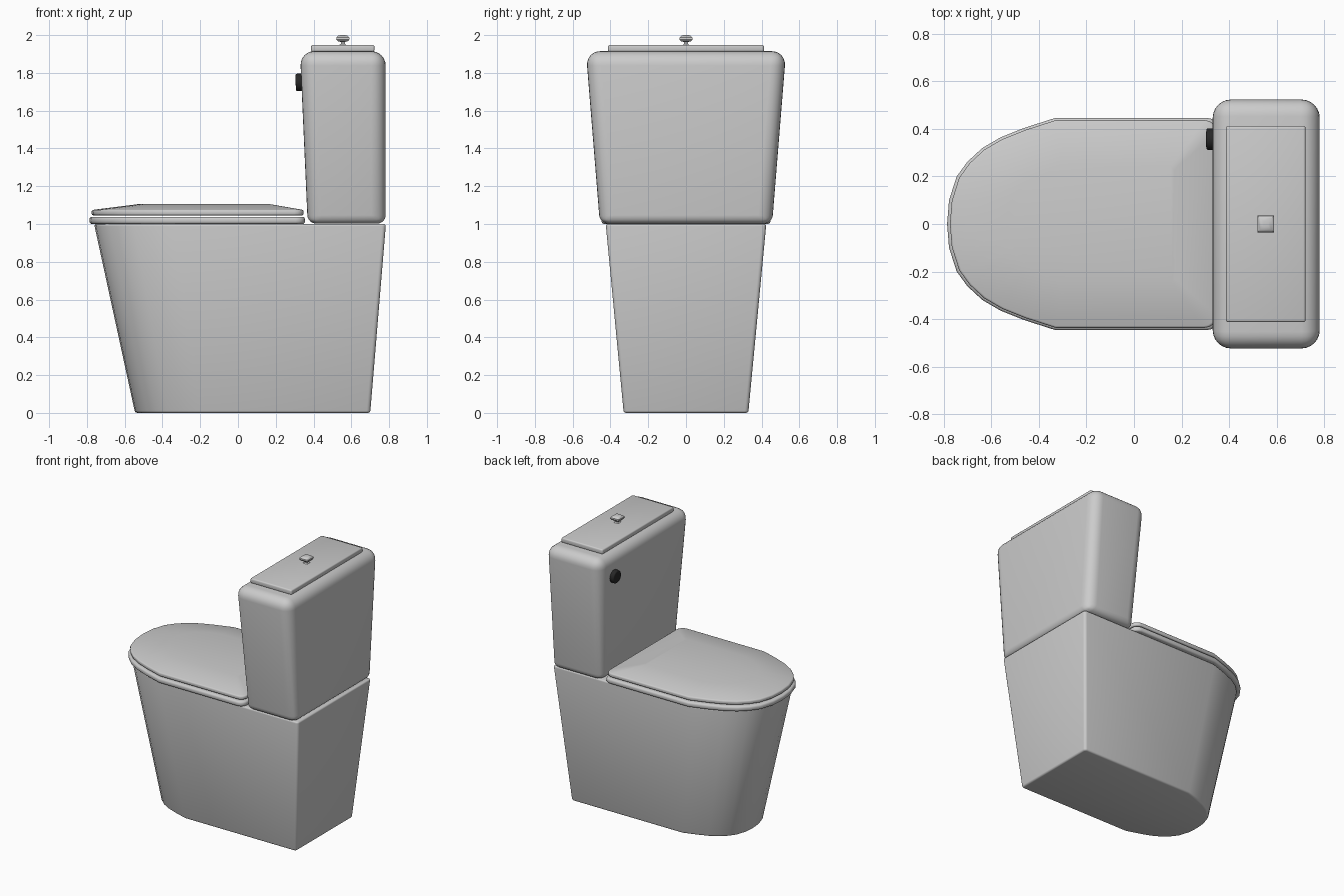
import bpy, bmesh
from math import pi, radians, sin, cos

if "Cube" in bpy.data.objects:
    bpy.data.objects.remove(bpy.data.objects["Cube"])

# half of the rounded front: (distance back from the tip, half width), both 0..1
FRONT = [(0, 0), (.018, .224), (.088, .447), (.187, .586), (.325, .716),
         (.495, .817), (.714, .906), (1, 1)]


def d_outline(tip, join, back, half, r):
    """D-shaped outline: rounded front at -x, straight sides, small back corners."""
    side = [(tip + u * (join - tip), v * half) for u, v in FRONT]
    for i in range(5):
        a = pi / 2 * (1 - i / 4)
        side.append((back - r + r * cos(a), half - r + r * sin(a)))
    return side + [(x, -y) for x, y in reversed(side[1:])]


def rect(x0, x1, half):
    return [(x0, -half), (x1, -half), (x1, half), (x0, half)]


def finish(ob, bevel=0, segments=3, limit='ANGLE'):
    if bevel:
        m = ob.modifiers.new("bevel", 'BEVEL')
        m.width, m.segments, m.limit_method = bevel, segments, limit
        m.angle_limit = radians(35)
    bpy.ops.object.select_all(action='DESELECT')
    ob.select_set(True)
    bpy.context.view_layer.objects.active = ob
    if bevel:
        bpy.ops.object.modifier_apply(modifier="bevel")
    bpy.ops.object.shade_smooth_by_angle(angle=radians(35))


def loft(name, rings):
    """Solid through a stack of (outline, z) rings."""
    bm = bmesh.new()
    loops = [[bm.verts.new((x, y, z)) for x, y in pts] for pts, z in rings]
    n = len(loops[0])
    for a, b in zip(loops, loops[1:]):
        for i in range(n):
            j = (i + 1) % n
            bm.faces.new((a[i], a[j], b[j], b[i]))
    bm.faces.new(loops[0])
    bm.faces.new(loops[-1])
    bmesh.ops.recalc_face_normals(bm, faces=bm.faces)
    mesh = bpy.data.meshes.new(name)
    bm.to_mesh(mesh)
    bm.free()
    ob = bpy.data.objects.new(name, mesh)
    bpy.context.collection.objects.link(ob)
    return ob


# pedestal
finish(loft("pedestal", [(d_outline(-.545, -.20, .70, .33, .02), 0),
                         (d_outline(-.762, -.34, .783, .425, .02), 1.0)]), .012)

# seat
seat = d_outline(-.787, -.33, .355, .447, .05)
finish(loft("seat", [(seat, 1.0), (seat, 1.038)]), .014)

# seat cover, rising to a flat centre panel
rim = d_outline(-.775, -.33, .348, .437, .05)
finish(loft("seat_cover", [(rim, 1.046), (rim, 1.074),
                           (d_outline(-.53, -.30, .17, .243, .015), 1.105)]), .009)

# cistern, flaring upward with larger rounding at the top
tank = loft("cistern", [(rect(.369, .782, .456), 1.002), (rect(.328, .782, .53), 1.915)])
weights = tank.data.attributes.new("bevel_weight_edge", 'FLOAT', 'EDGE')
for e in tank.data.edges:
    low = all(tank.data.vertices[v].co.z < 1.1 for v in e.vertices)
    weights.data[e.index].value = .5 if low else .85
finish(tank, .09, 6, 'WEIGHT')

# cistern lid
slab = rect(.387, .722, .413)
finish(loft("cistern_lid", [(slab, 1.912), (slab, 1.948)]), .009)

# square lift knob on a thin stem
knob = [(.020, 1.946), (.011, 1.954), (.011, 1.964), (.028, 1.968),
        (.035, 1.978), (.034, 1.987), (.024, 1.997), (.012, 2.0)]
finish(loft("lift_knob", [(rect(.555 - h, .555 + h, h), z) for h, z in knob]))

# black flush button on the cistern front
bpy.ops.mesh.primitive_cylinder_add(vertices=24, radius=.046, depth=.04,
                                    location=(.325, .357, 1.75),
                                    rotation=(0, -pi / 2 - .045, 0))
button = bpy.context.object
button.name = "flush_button"
black = bpy.data.materials.new("black")
black.diffuse_color = (.02, .02, .02, 1)
black.use_nodes = True
black.node_tree.nodes["Principled BSDF"].inputs["Base Color"].default_value = black.diffuse_color
button.data.materials.append(black)
finish(button, .008)
